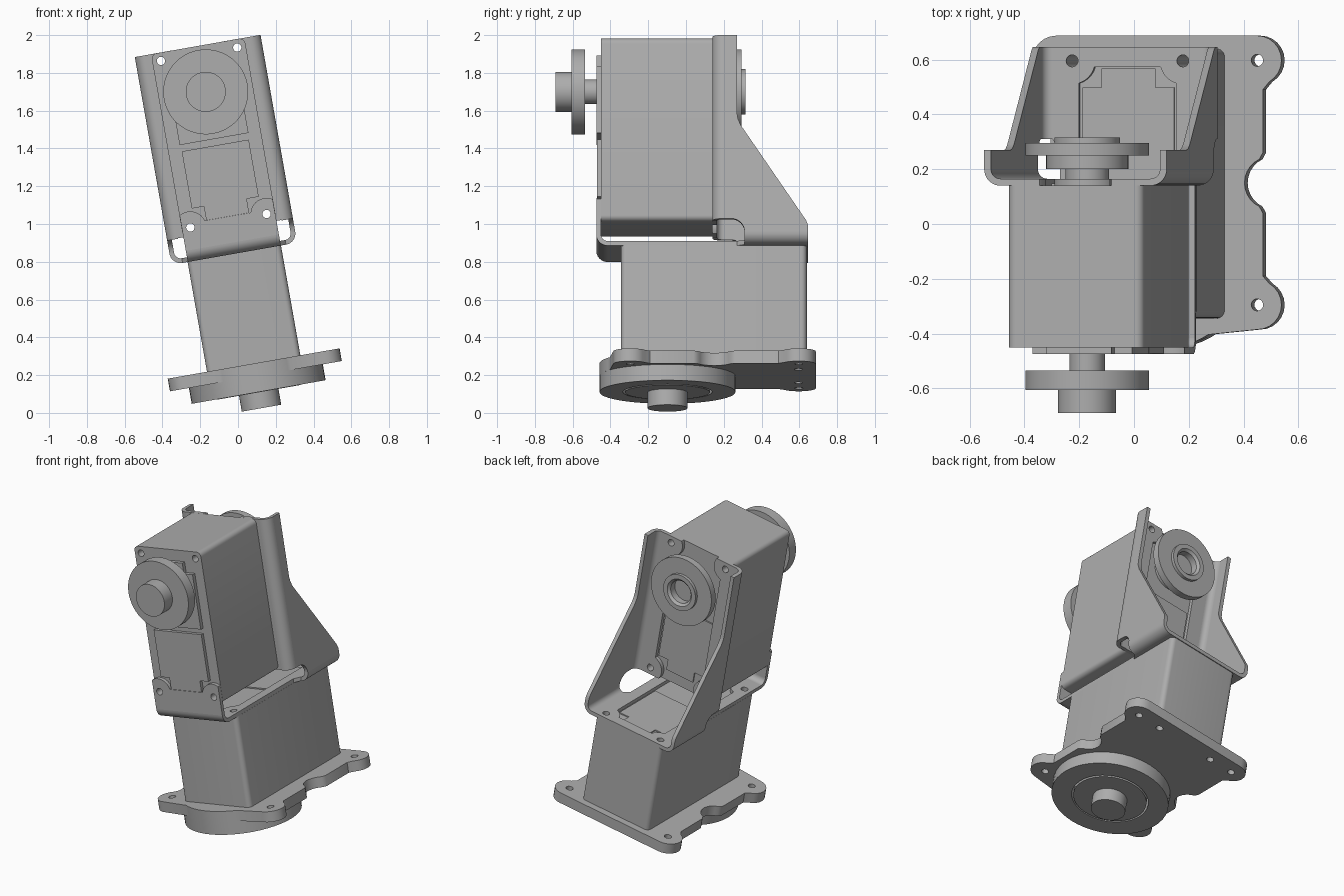
import bpy, bmesh
from math import radians, cos, sin
from mathutils import Matrix, Vector

if "Cube" in bpy.data.objects:
    bpy.data.objects.remove(bpy.data.objects["Cube"])

GREY = (0.42, 0.42, 0.42, 1)
mat = bpy.data.materials.new("plain grey")
mat.use_nodes = True
mat.diffuse_color = GREY
mat.node_tree.nodes["Principled BSDF"].inputs["Base Color"].default_value = GREY

# The whole assembly leans sideways
LEAN = Matrix.Rotation(radians(-10), 4, 'Y') @ Matrix.Translation((0.127, 0, 0))
FLAT = Matrix.Identity(4)                                  # drawn in x,y
UPRIGHT = Matrix.Rotation(radians(90), 4, 'X')             # drawn in x,z, depth to front
SIDE = Matrix(((0, 0, 1, 0), (1, 0, 0, 0), (0, 1, 0, 0), (0, 0, 0, 1)))  # drawn in y,z
LOWER = Matrix.Translation((0, 0.1475, 0.243)) @ Matrix.Rotation(radians(180), 4, 'X')
UPPER = Matrix.Translation((0, -0.45, 1.458)) @ UPRIGHT
HALF_W, HALF_L, DEPTH, SHAFT = 0.251, 0.492, 0.59, 0.2455
HOLE_U, HOLE_V, HOLE_R, EAR_R = 0.205, 0.4475, 0.022, 0.085
T = 0.025


def arc(cx, cy, r, start, end, n=10):
    angles = [radians(start + (end - start) * i / n) for i in range(n + 1)]
    return [(cx + r * cos(a), cy + r * sin(a)) for a in angles]


def circle(cx, cy, r):
    return arc(cx, cy, r, 0, 360, 48 if r > 0.1 else 20)[:-1]


def mirror(points):
    return points + [(-x, y) for x, y in reversed(points)]


def box(u, v0, v1):
    return [(-u, v0), (u, v0), (u, v1), (-u, v1)]


def rounded(w, l, r):
    return mirror(arc(w - r, r - l, r, -90, 0, 6) + arc(w - r, l - r, r, 0, 90, 6))


def finish(name, mesh, frame):
    obj = bpy.data.objects.new(name, mesh)
    bpy.context.collection.objects.link(obj)
    mesh.materials.clear()
    mesh.materials.append(mat)
    obj.matrix_world = LEAN @ frame
    bpy.ops.object.select_all(action='DESELECT')
    obj.select_set(True)
    bpy.context.view_layer.objects.active = obj
    bpy.ops.object.shade_smooth_by_angle(angle=radians(30))
    return obj


def plate(name, loops, z0, z1, frame):
    """Fill the first loop, cut the others out, and extrude from z0 to z1."""
    curve = bpy.data.curves.new(name, 'CURVE')
    curve.dimensions, curve.fill_mode = '2D', 'BOTH'
    curve.extrude = abs(z1 - z0) / 2
    for loop in loops:
        spline = curve.splines.new('POLY')
        spline.points.add(len(loop) - 1)
        for point, (x, y) in zip(spline.points, loop):
            point.co = (x, y, 0, 1)
        spline.use_cyclic_u = True
    temp = bpy.data.objects.new(name, curve)
    mesh = bpy.data.meshes.new_from_object(temp)
    bpy.data.objects.remove(temp)
    bm = bmesh.new()
    bm.from_mesh(mesh)
    bmesh.ops.remove_doubles(bm, verts=bm.verts, dist=0.0001)
    bmesh.ops.translate(bm, verts=bm.verts, vec=(0, 0, (z0 + z1) / 2))
    bmesh.ops.recalc_face_normals(bm, faces=bm.faces)
    bm.to_mesh(mesh)
    bm.free()
    return finish(name, mesh, frame)


def lathe(name, profile, frame):
    """Spin (radius, height) pairs about the local z axis."""
    bm = bmesh.new()
    verts = [bm.verts.new((r, 0, z)) for r, z in profile]
    edges = [bm.edges.new(pair) for pair in zip(verts, verts[1:])]
    bmesh.ops.spin(bm, geom=verts + edges, cent=(0, 0, 0), axis=(0, 0, 1),
                   angle=radians(360), steps=56)
    bmesh.ops.remove_doubles(bm, verts=bm.verts, dist=0.0001)
    bmesh.ops.recalc_face_normals(bm, faces=bm.faces)
    mesh = bpy.data.meshes.new(name)
    bm.to_mesh(mesh)
    bm.free()
    return finish(name, mesh, frame)


def bend(name, cx, cy, start, z0, z1, frame):
    """Quarter-round sheet metal bend."""
    loop = arc(cx, cy, 0.06, start, start + 90) + arc(cx, cy, 0.06 - T, start + 90, start)
    plate(name, [loop], z0, z1, frame)


def screw_holes(cv=0):
    return [circle(su * HOLE_U, cv + sv * HOLE_V, HOLE_R) for su in (-1, 1) for sv in (-1, 1)]


# Two identical actuators: case, face panels, output shaft and horn
for label, frame in (("lower", LOWER), ("upper", UPPER)):
    plate(label + "_case", [rounded(HALF_W, HALF_L, 0.03)] + screw_holes(), -DEPTH, 0, frame)
    plate(label + "_label_panel", [box(0.18, -0.35, -0.043)], 0, 0.022, frame)
    plate(label + "_label_foot", [box(0.115, -0.425, -0.35)], 0, 0.022, frame)
    plate(label + "_shaft_panel", [box(0.185, -0.008, 0.35)], 0, 0.025, frame)
    plate(label + "_shaft_panel_top", [box(0.12, 0.35, 0.42)], 0, 0.025, frame)
    plate(label + "_back_panel", [box(0.17, -0.35, 0.03)], -DEPTH - 0.008, -DEPTH, frame)
    plate(label + "_back_foot", [box(0.1, -0.42, -0.35)], -DEPTH - 0.008, -DEPTH, frame)
    lathe(label + "_output_horn", [(0, 0), (0.065, 0), (0.065, 0.085), (0.225, 0.085),
          (0.225, 0.155), (0.106, 0.155), (0.106, 0.24), (0, 0.24)],
          frame @ Matrix.Translation((0, SHAFT, 0)))

# Idler hub behind the upper actuator
lathe("idler_hub", [(0, 0), (0.12, 0), (0.12, 0.025), (0.08, 0.025), (0.08, 0.06),
      (0.15, 0.06), (0.15, 0.11), (0.225, 0.11), (0.225, 0.155), (0.12, 0.155),
      (0.12, 0.175), (0.09, 0.175), (0.075, 0.16), (0.075, 0.115), (0, 0.115)],
      UPPER @ Matrix.Translation((0, SHAFT, -DEPTH)) @ Matrix.Rotation(radians(180), 4, 'X'))

# Mounting flange with four corner tabs and the ring around the lower horn
RING_Y, TAB_X, TAB_R = -0.098, 0.372, 0.09
flange = mirror(arc(0, RING_Y, 0.36, -89, -58)
                + arc(TAB_X, -0.295, TAB_R, -90, 60) + [(0.393, -0.19)]
                + [(0.393, 0.04)] + arc(0.42, 0.15, 0.095, 245, 115) + [(0.393, 0.26)]
                + [(0.393, 0.49)] + arc(TAB_X, 0.597, TAB_R, -60, 90))
flange_holes = [circle(s * TAB_X, y, HOLE_R) for s in (-1, 1) for y in (-0.295, 0.597)]
flange_holes += [circle(s * HOLE_U, 0.595, HOLE_R) for s in (-1, 1)]
plate("mounting_flange", [flange, circle(0, RING_Y, 0.236)] + flange_holes,
      0.175, 0.243, FLAT)
plate("flange_ring", [circle(0, RING_Y, 0.36), circle(0, RING_Y, 0.236)], 0.09, 0.175, FLAT)

# Bracket base with a window that leaves an ear around every screw hole
MID = 0.1475
window = mirror(arc(HOLE_U, MID - HOLE_V, EAR_R, 165, 107)
                + arc(HOLE_U, MID + HOLE_V, EAR_R, 253, 195))
base = mirror([(0.25, -0.415), (0.25, 0.27), (0.278, 0.31), (0.278, 0.645)])
FLOOR = 0.833
plate("bracket_base", [base, window] + screw_holes(MID), FLOOR, FLOOR + T, FLAT)

# Front lip of the bracket
bend("front_bend", -0.415, FLOOR + 0.06, 180, -0.25, 0.25, SIDE)
lip = mirror([(0.25, -0.565)] + arc(HOLE_U, -HOLE_V, EAR_R, 58, 165))
plate("front_lip", [lip] + [circle(s * HOLE_U, -HOLE_V, HOLE_R) for s in (-1, 1)], 0, T, UPPER)

# Side cheeks with folded strips that hold the back of the upper actuator
cheek = ([(0.20, 1.95), (0.27, 1.95), (0.27, 1.53), (0.275, 1.5), (0.29, 1.465),
          (0.635, 0.955), (0.645, 0.93), (0.645, 0.893), (0.31, 0.893)]
         + arc(0.24, 0.893, 0.07, 0, 90) + [(0.20, 0.963)])
strip = ([(0.278, -HALF_L), (0.278, HALF_L)] + arc(HOLE_U, HOLE_V, EAR_R, 148, 253)
         + arc(HOLE_U, -HOLE_V, EAR_R, 107, 212))
for side, s in (("left", 1), ("right", -1)):
    outer, inner = s * 0.338, s * (0.338 - T)
    plate(side + "_cheek", [cheek], inner, outer, SIDE)
    bend(side + "_floor_bend", s * 0.278, FLOOR + 0.06, 270 if s > 0 else 180,
         -0.645, -0.31, UPRIGHT)
    bend(side + "_cheek_bend", s * 0.278, 0.20, 270 if s > 0 else 180, 0.963, 1.95, FLAT)
    plate(side + "_strip", [[(s * x, y) for x, y in strip],
                            circle(s * HOLE_U, HOLE_V, HOLE_R),
                            circle(s * HOLE_U, -HOLE_V, HOLE_R)],
          -DEPTH - T, -DEPTH, UPPER)
